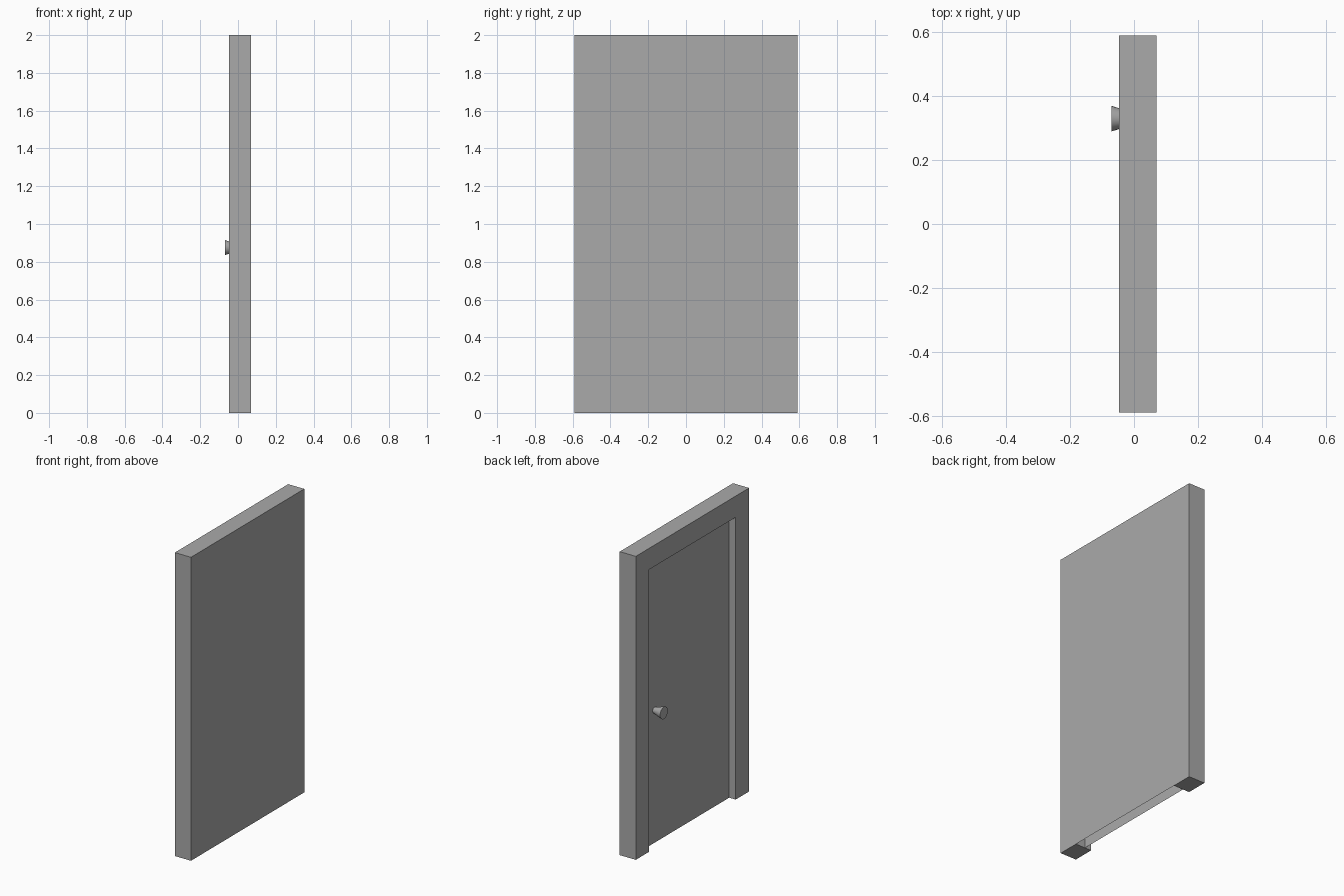
import bpy
import bmesh
import math

cube = bpy.data.objects.get("Cube")
if cube:
    bpy.data.objects.remove(cube, do_unlink=True)

FRONT, BACK, PANEL_X = -0.047, 0.07, 0.0
HALF, HEIGHT, BORDER = 0.59, 2.0, 0.14
OPEN_HALF, OPEN_TOP = HALF - BORDER, HEIGHT - BORDER

grey = bpy.data.materials.new("plain_grey")
grey.use_nodes = True
colour = (0.4, 0.4, 0.4, 1)
grey.diffuse_color = colour
for node in grey.node_tree.nodes:
    if node.type == 'BSDF_PRINCIPLED':
        node.inputs["Base Color"].default_value = colour


def add_object(name, bm):
    mesh = bpy.data.meshes.new(name)
    bm.to_mesh(mesh)
    bm.free()
    mesh.materials.append(grey)
    obj = bpy.data.objects.new(name, mesh)
    bpy.context.collection.objects.link(obj)
    return obj


# Door surround: arch-shaped front, jambs through the depth, closed back sheet
outline = [(-HALF, 0), (-HALF, HEIGHT), (HALF, HEIGHT), (HALF, 0),
           (OPEN_HALF, 0), (OPEN_HALF, OPEN_TOP),
           (-OPEN_HALF, OPEN_TOP), (-OPEN_HALF, 0)]
bm = bmesh.new()
front = [bm.verts.new((FRONT, y, z)) for y, z in outline]
back = [bm.verts.new((BACK, y, z)) for y, z in outline]
bm.faces.new(front[::-1])
count = len(outline)
for i in range(count):
    j = (i + 1) % count
    bm.faces.new((front[i], front[j], back[j], back[i]))
bm.faces.new([back[i] for i in (0, 7, 4, 3, 2, 1)])
bm.normal_update()
for face in bm.faces:
    # the front cap must look towards -x; the side walls share its winding
    if face.verts[0] in front and all(v in front for v in face.verts):
        flip = face.normal.x > 0
if flip:
    bmesh.ops.reverse_faces(bm, faces=[f for f in bm.faces if abs(f.normal.x) < 0.5
                                       or f.normal.x > 0 and f.verts[0] in front])
add_object("door_surround", bm)

# Recessed door leaf: a single sheet set halfway into the opening
bm = bmesh.new()
leaf = [(-OPEN_HALF, 0), (-OPEN_HALF, OPEN_TOP), (OPEN_HALF, OPEN_TOP), (OPEN_HALF, 0)]
bm.faces.new([bm.verts.new((PANEL_X, y, z)) for y, z in leaf])
add_object("door_leaf", bm)

# Flared round knob
bpy.ops.mesh.primitive_cone_add(vertices=24, radius1=0.018, radius2=0.04, depth=0.07,
                                location=(-0.035, 0.33, 0.875),
                                rotation=(0, -math.pi / 2, 0))
knob = bpy.context.object
knob.name = "door_knob"
knob.data.materials.append(grey)
bpy.ops.object.shade_smooth_by_angle(angle=math.radians(35))
